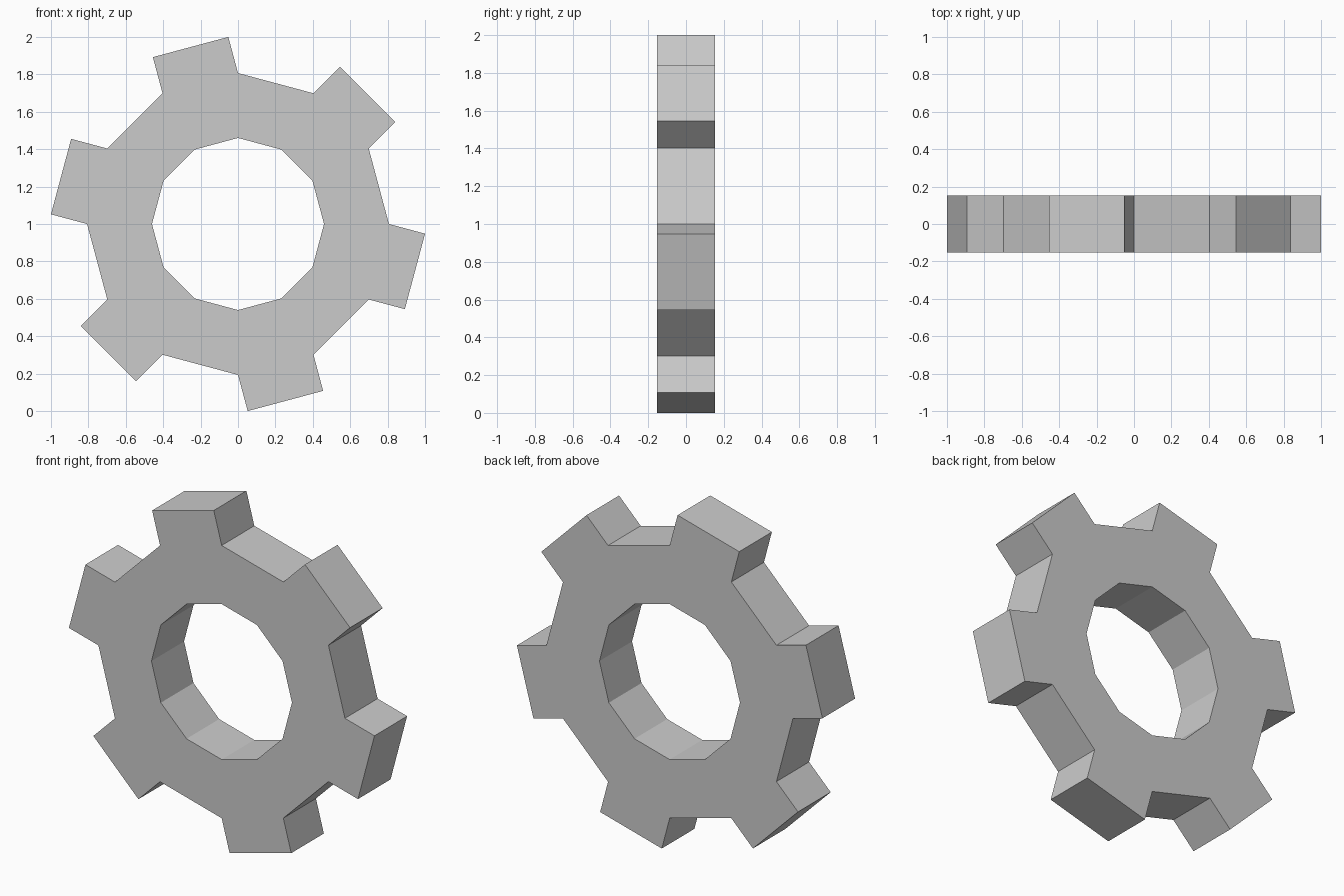
import bpy, bmesh
from math import cos, sin, radians

if "Cube" in bpy.data.objects:
    bpy.data.objects.remove(bpy.data.objects["Cube"])

SIDES = 12
R_IN, R_OUT, TOOTH, HALF = 0.46, 0.807, 0.2, 0.1525
CENTRE_Z = 1.0

bm = bmesh.new()


def ring(radius):
    return [bm.verts.new((radius * cos(radians(30 * i)), -HALF,
                          CENTRE_Z + radius * sin(radians(30 * i))))
            for i in range(SIDES)]


# Flat front outline: twelve-sided ring
inner, outer = ring(R_IN), ring(R_OUT)
for i in range(SIDES):
    j = (i + 1) % SIDES
    bm.faces.new((inner[i], outer[i], outer[j], inner[j]))

    # Square tooth on every other side
    if i % 2:
        a = radians(30 * i + 15)
        dx, dz = TOOTH * cos(a), TOOTH * sin(a)
        tips = [bm.verts.new((v.co.x + dx, -HALF, v.co.z + dz))
                for v in (outer[i], outer[j])]
        bm.faces.new((outer[i], tips[0], tips[1], outer[j]))

# Thickness
front = bm.faces[:]
ext = bmesh.ops.extrude_face_region(bm, geom=front, use_keep_orig=True)
back = [g for g in ext["geom"] if isinstance(g, bmesh.types.BMVert)]
bmesh.ops.translate(bm, verts=back, vec=(0, 2 * HALF, 0))
bmesh.ops.recalc_face_normals(bm, faces=bm.faces[:])

mesh = bpy.data.meshes.new("gear_wheel")
bm.to_mesh(mesh)
bm.free()
gear = bpy.data.objects.new("gear_wheel", mesh)
bpy.context.collection.objects.link(gear)
